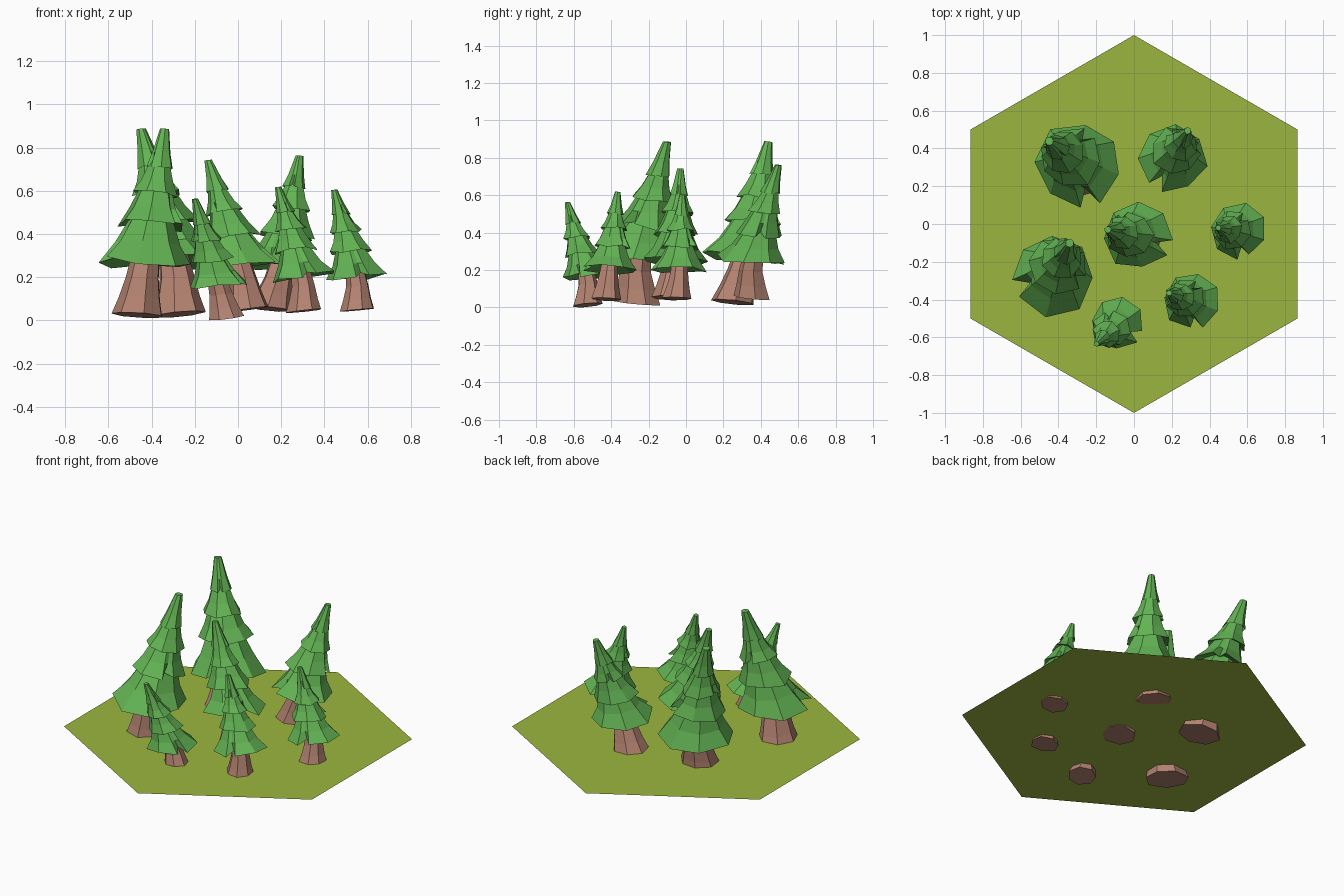
import bpy, bmesh, math, random
from mathutils import Vector

if "Cube" in bpy.data.objects:
    bpy.data.objects.remove(bpy.data.objects["Cube"])

random.seed(4)


def material(name, col):
    m = bpy.data.materials.new(name)
    m.diffuse_color = (*col, 1)
    m.use_nodes = True
    m.node_tree.nodes["Principled BSDF"].inputs["Base Color"].default_value = m.diffuse_color
    return m


GRASS = material("grass green", (0.33, 0.47, 0.05))
LEAF = material("leaf green", (0.125, 0.45, 0.088))
BARK = material("bark brown", (0.46, 0.228, 0.168))


def finish(bm, name, mat):
    me = bpy.data.meshes.new(name)
    bm.to_mesh(me)
    bm.free()
    me.materials.append(mat)
    ob = bpy.data.objects.new(name, me)
    bpy.context.collection.objects.link(ob)
    return ob


def loft(bm, rings, under=None):
    """Skin rings listed from bottom to top; under = raised centre of the underside."""
    vs = [[bm.verts.new(p) for p in ring] for ring in rings]
    n = len(vs[0])
    for a, b in zip(vs, vs[1:]):
        for i in range(n):
            j = (i + 1) % n
            bm.faces.new((a[i], a[j], b[j], b[i]))
    bm.faces.new(vs[-1])
    if under is None:
        bm.faces.new(vs[0][::-1])
    else:
        c = bm.verts.new(under)
        for i in range(n):
            bm.faces.new((vs[0][(i + 1) % n], vs[0][i], c))


# tier: bottom height, top height, bottom radius (of skirt), top radius (of height)
TIERS = [(0.27, 0.56, 1.0, 0.095),
         (0.48, 0.71, 0.72, 0.075),
         (0.645, 0.83, 0.51, 0.05),
         (0.79, 0.995, 0.30, 0.026)]
SKIRT = 0.27


def tree(k, base, mid, tip, low, skirt, notch):
    base, mid, tip_xy = Vector(base), Vector(mid), Vector(tip[:2])
    rb = 0.14 * (tip[2] - low)
    lean = Vector((*(tip_xy - base), tip[2] - low)).normalized()
    up = (lean + Vector((0, 0, 1))).normalized()
    low += rb * math.hypot(up.x, up.y)
    h = tip[2] - low
    ux = Vector((1, 0, 0))
    ux = (ux - up * ux.dot(up)).normalized()
    uy = up.cross(ux)

    def centre(s):
        if s < SKIRT:
            p = base.lerp(mid, s / SKIRT)
        else:
            p = mid.lerp(tip_xy, (s - SKIRT) / (1 - SKIRT))
        return Vector((p.x, p.y, low + s * h))

    def point(s, r, a, dz=0):
        return centre(s) + r * (ux * math.cos(a) + uy * math.sin(a)) + up * dz

    # flared trunk that pokes slightly below the grass
    bm = bmesh.new()
    jit = [random.uniform(0.93, 1.07) for _ in range(7)]
    loft(bm, [[point(s, r * h * jit[i], i * math.tau / 7 + k) for i in range(7)]
              for s, r in [(0, 0.145), (0.09, 0.118), (0.2, 0.094), (0.36, 0.075)]])
    finish(bm, f"trunk_{k}", BARK)

    # four ragged skirts of needles, each with one split
    bm = bmesh.new()
    n, gap = 8, math.radians(26)
    for t, (s0, s1, rk, rt) in enumerate(TIERS):
        start = math.radians(notch) + t * 2.2
        ang = [start + gap / 2 + i * (math.tau - gap) / (n - 1) for i in range(n)]
        r0, r1 = skirt * rk, rt * h
        rm = r1 + (r0 - r1) * 0.52
        sm = s0 + (s1 - s0) * 0.38
        bottom, middle, top = [], [], []
        for a in ang:
            f = random.uniform(0.92, 1.07)
            bottom.append(point(s0, r0 * f, a, random.uniform(-0.1, 0.1) * r0))
            middle.append(point(sm, rm * (1 + f) / 2, a))
            top.append(point(s1, r1, a))
        bottom.append(point(s0, r0 * 0.6, start, 0.12 * r0))
        middle.append(point(sm, rm * 0.88, start))
        top.append(point(s1, r1, start))
        loft(bm, [bottom, middle, top], centre(s0 + (s1 - s0) * 0.3))
    finish(bm, f"needles_{k}", LEAF)


# hexagonal grass sheet
bm = bmesh.new()
bm.faces.new([bm.verts.new((math.sin(-i * math.tau / 6), math.cos(i * math.tau / 6), 0.062))
              for i in range(6)])
finish(bm, "grass_tile", GRASS)

# trees: base xy, skirt centre xy, tip xyz, lowest z, skirt radius, split angle
TREES = [
    ((-0.28, 0.25), (-0.29, 0.315), (-0.45, 0.44, 0.89), 0.010, 0.228, -75),
    ((0.14, 0.35), (0.20, 0.345), (0.285, 0.495, 0.765), 0.040, 0.182, -120),
    ((0.05, -0.085), (0.02, -0.063), (-0.14, -0.03, 0.745), 0.038, 0.178, -20),
    ((-0.46, -0.26), (-0.43, -0.27), (-0.34, -0.10, 0.89), 0.010, 0.218, 200),
    ((0.555, -0.055), (0.555, -0.037), (0.445, -0.02, 0.607), 0.040, 0.144, -80),
    ((0.31, -0.425), (0.305, -0.41), (0.185, -0.365, 0.62), 0.034, 0.148, -80),
    ((-0.055, -0.53), (-0.09, -0.525), (-0.20, -0.635, 0.565), 0.0, 0.142, -30),
]
for k, spec in enumerate(TREES, 1):
    tree(k, *spec)
